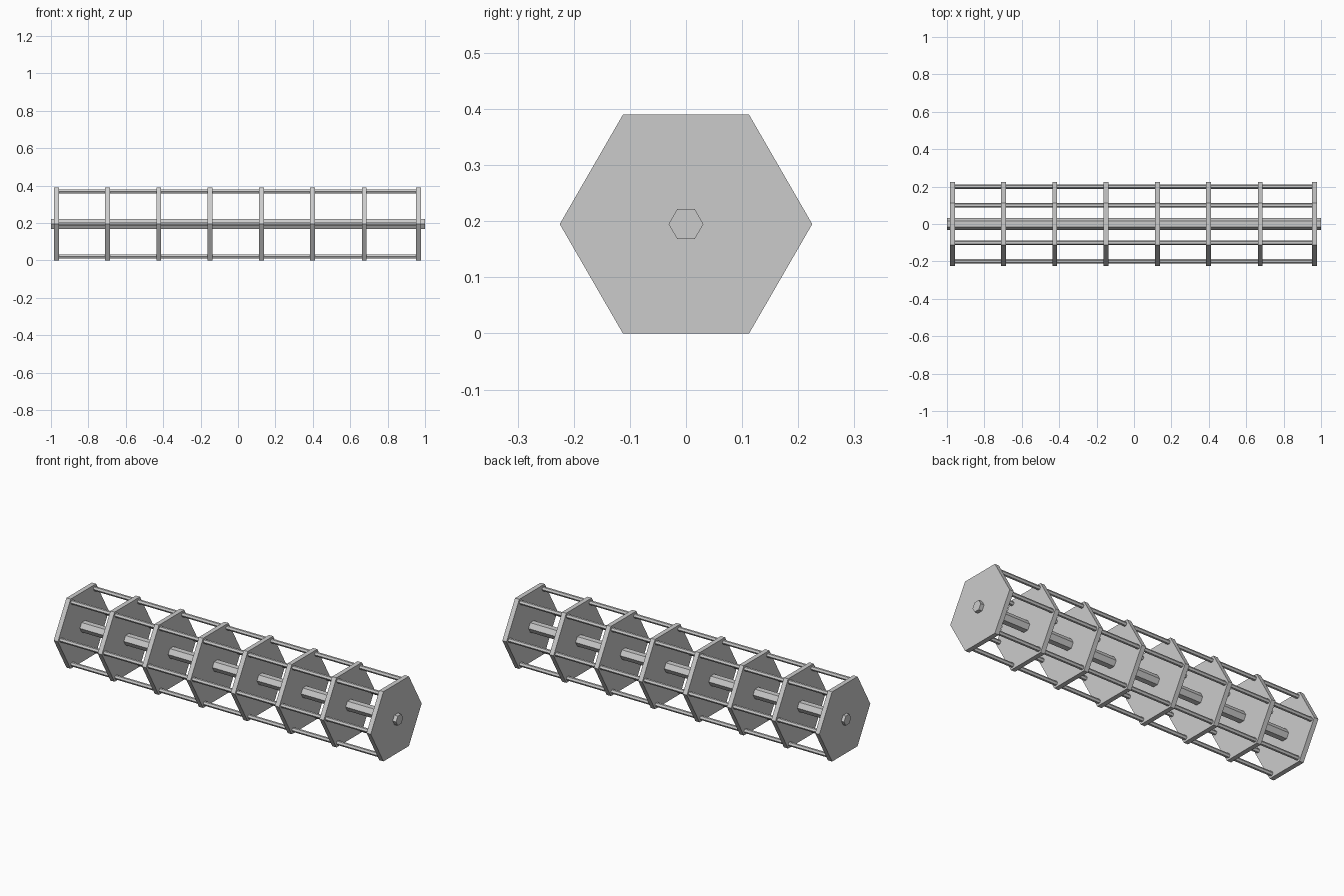
import bpy
import math
from math import pi

cube = bpy.data.objects.get("Cube")
if cube:
    bpy.data.objects.remove(cube, do_unlink=True)

PLATE_RADIUS = 0.225
PLATE_THICKNESS = 0.026
ROD_CIRCLE = 0.2
ROD_RADIUS = 0.012
SHAFT_RADIUS = 0.031
AXIS_Z = PLATE_RADIUS * math.cos(pi / 6)
PLATE_X = [-0.97, -0.698, -0.424, -0.15, 0.126, 0.399, 0.675, 0.966]

grey = bpy.data.materials.new("plain grey")
grey.use_nodes = True
colour = (0.6, 0.6, 0.6, 1)
grey.diffuse_color = colour
grey.node_tree.nodes["Principled BSDF"].inputs["Base Color"].default_value = colour


def hex_bar(name, radius, start, end, y=0, z=AXIS_Z):
    """Six-sided bar along x, with corners pointing to +y and -y."""
    bpy.ops.mesh.primitive_cylinder_add(
        vertices=6, radius=radius, depth=end - start,
        location=((start + end) / 2, y, z), rotation=(0, pi / 2, 0))
    bar = bpy.context.object
    bar.name = name
    bar.data.materials.append(grey)
    return bar


# Central shaft, poking out at both ends
hex_bar("central_shaft", SHAFT_RADIUS, -1, 1)

# Hexagonal plates along the shaft
for i, x in enumerate(PLATE_X):
    hex_bar(f"hex_plate_{i + 1}", PLATE_RADIUS,
            x - PLATE_THICKNESS / 2, x + PLATE_THICKNESS / 2)

# Corner rods, ending inside the two outer plates
for i in range(6):
    angle = i * pi / 3
    hex_bar(f"corner_rod_{i + 1}", ROD_RADIUS, PLATE_X[0], PLATE_X[-1],
            ROD_CIRCLE * math.cos(angle), AXIS_Z + ROD_CIRCLE * math.sin(angle))
